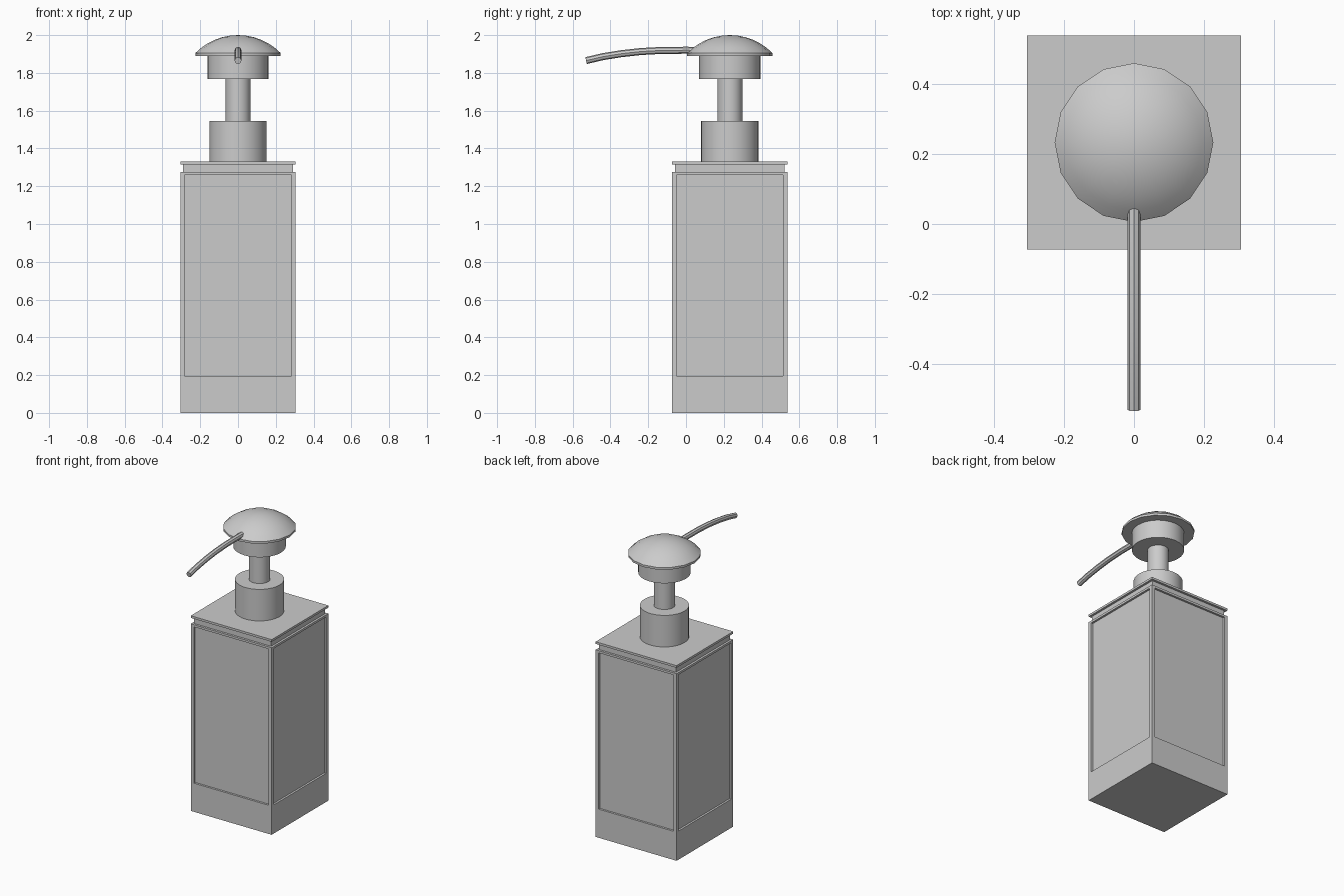
import bpy
import bmesh
import math

cube = bpy.data.objects.get("Cube")
if cube:
    bpy.data.objects.remove(cube, do_unlink=True)

CY = 0.232    # bottle axis, offset back to balance the spout
HALF = 0.305  # half width of the bottle

grey = bpy.data.materials.new("plain_grey")
grey.use_nodes = True
grey.diffuse_color = (0.6, 0.6, 0.6, 1)
grey.node_tree.nodes["Principled BSDF"].inputs["Base Color"].default_value = (0.6, 0.6, 0.6, 1)


def finish(name, bm, smooth=False):
    """Turn a bmesh into a named, coloured object."""
    bmesh.ops.recalc_face_normals(bm, faces=bm.faces)
    mesh = bpy.data.meshes.new(name)
    bm.to_mesh(mesh)
    bm.free()
    mesh.materials.append(grey)
    obj = bpy.data.objects.new(name, mesh)
    bpy.context.collection.objects.link(obj)
    if smooth:
        bpy.ops.object.select_all(action="DESELECT")
        obj.select_set(True)
        bpy.context.view_layer.objects.active = obj
        bpy.ops.object.shade_smooth_by_angle(angle=math.radians(30))
    return obj


def box(half, z0, z1):
    bm = bmesh.new()
    bmesh.ops.create_cube(bm, size=2)
    for v in bm.verts:
        v.co = (v.co.x * half, CY + v.co.y * half, z1 if v.co.z > 0 else z0)
    return bm


def lathe(name, profile, sides):
    """Spin an (radius, height) profile round the bottle axis."""
    bm = bmesh.new()
    verts = [bm.verts.new((r, CY, z)) for r, z in profile]
    edges = [bm.edges.new(pair) for pair in zip(verts, verts[1:])]
    bmesh.ops.spin(bm, geom=verts + edges, cent=(0, CY, 0), axis=(0, 0, 1),
                   angle=math.tau, steps=sides)
    bmesh.ops.remove_doubles(bm, verts=bm.verts, dist=0.0005)
    return finish(name, bm, smooth=True)


def cylinder(name, radius, z0, z1):
    return lathe(name, [(0, z0), (radius, z0), (radius, z1), (0, z1)], 32)


# Bottle with a recessed panel on each side
bm = box(HALF, 0, 1.275)
bm.normal_update()
sides = [f for f in bm.faces if abs(f.normal.z) < 0.5]
bmesh.ops.inset_individual(bm, faces=sides, thickness=0.032)
bmesh.ops.inset_individual(bm, faces=sides, thickness=0)
for face in sides:
    normal = face.normal.copy()
    ring = {v for f in face.verts for e in f.link_edges for v in e.verts}
    middle = face.calc_center_median().z
    for v in ring:
        if 0.01 < v.co.z < 1.27:
            v.co.z = 1.26 if v.co.z > middle else 0.195
    for v in face.verts:
        v.co -= normal * 0.014
finish("bottle", bm)

# Neck groove and lid plate
finish("neck_groove", box(0.29, 1.275, 1.315))
finish("lid_plate", box(HALF, 1.315, 1.33))

# Pump
cylinder("pump_collar", 0.152, 1.33, 1.545)
cylinder("pump_stem", 0.066, 1.545, 1.768)
cylinder("pump_head", 0.162, 1.768, 1.89)

# Domed cap, a slice of a sphere over a thin rim
ball = 0.316
rim = math.asin(0.226 / ball)
dome = [(ball * math.sin(rim * i / 6), 2 - ball * (1 - math.cos(rim * i / 6)))
        for i in range(6, -1, -1)]
lathe("pump_cap", [(0, 1.89), (0.226, 1.89)] + dome, 16)

# Spout, an eight-sided tube bending down at the tip
path = [(0.12, 1.919), (0.0, 1.92), (-0.13, 1.919), (-0.24, 1.913),
        (-0.34, 1.902), (-0.44, 1.886), (-0.529, 1.865)]
bm = bmesh.new()
rings = []
for i, (y, z) in enumerate(path):
    ya, za = path[max(i - 1, 0)]
    yb, zb = path[min(i + 1, len(path) - 1)]
    length = math.hypot(yb - ya, zb - za)
    ny, nz = (zb - za) / length, (ya - yb) / length
    rings.append([])
    for k in range(8):
        a = math.tau * k / 8
        s = 0.0185 * math.sin(a)
        rings[-1].append(bm.verts.new((0.0185 * math.cos(a), y + ny * s, z + nz * s)))
for a, b in zip(rings, rings[1:]):
    for k in range(8):
        n = (k + 1) % 8
        bm.faces.new((a[k], a[n], b[n], b[k]))
bm.faces.new(rings[0])
bm.faces.new(rings[-1])
finish("spout", bm, smooth=True)
